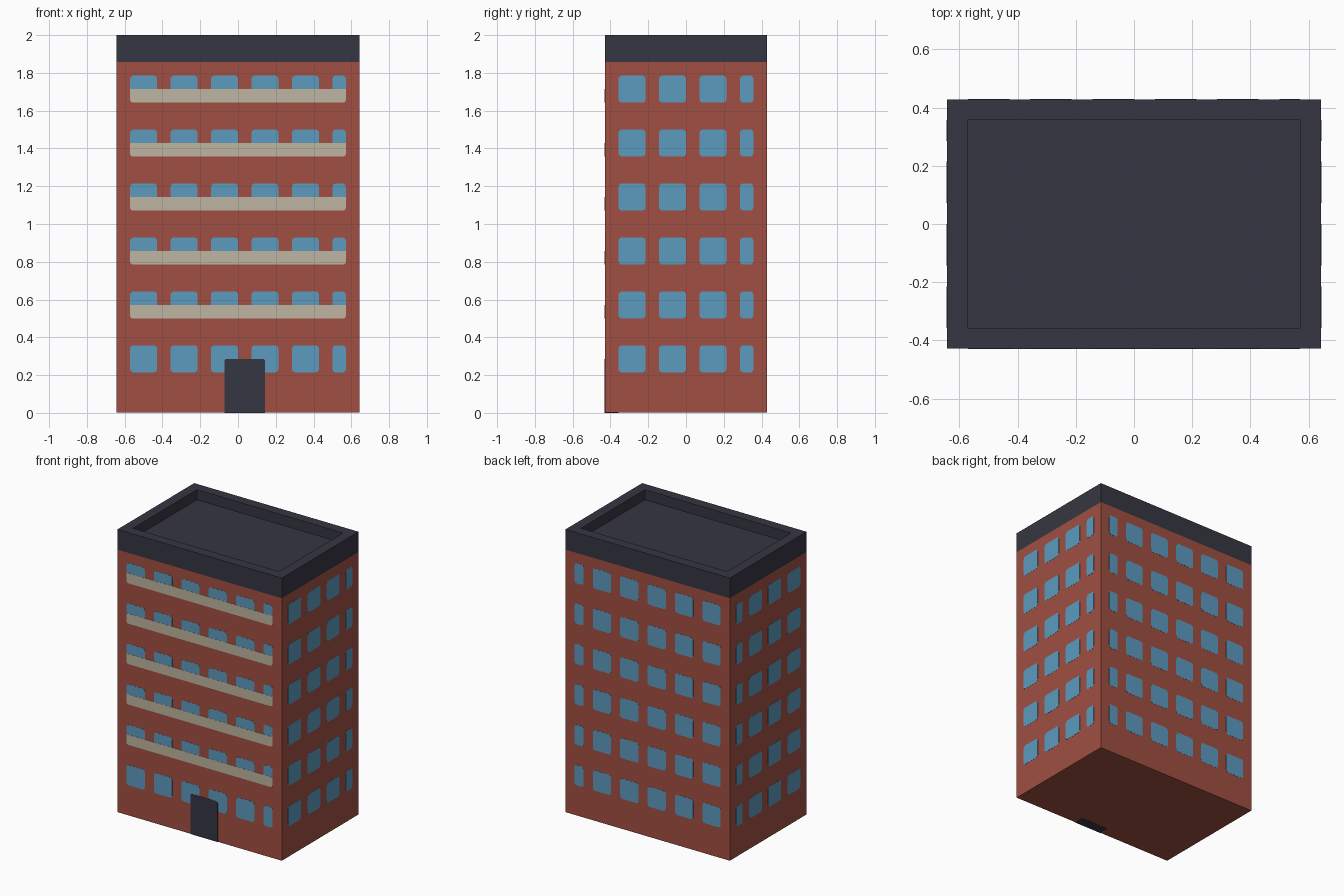
import bpy, bmesh, math

cube = bpy.data.objects.get("Cube")
if cube:
    bpy.data.objects.remove(cube, do_unlink=True)

U = 2 / 28                      # building module
HX, HY = 9 * U, 6 * U           # half width and half depth
FLOORS = 6


def material(name, rgb):
    lin = [((c / 255 + 0.055) / 1.055) ** 2.4 for c in rgb] + [1]
    m = bpy.data.materials.new(name)
    m.use_nodes = True
    m.diffuse_color = lin
    bsdf = next(n for n in m.node_tree.nodes if n.type == 'BSDF_PRINCIPLED')
    bsdf.inputs["Base Color"].default_value = lin
    bsdf.inputs["Roughness"].default_value = 0.9
    return m


BRICK = material("brick red", (160, 79, 66))
GLASS = material("window blue", (92, 155, 191))
CREAM = material("balcony cream", (191, 181, 161))
SLATE = material("slate dark", (54, 54, 66))


def finish(name, bm, mat):
    bmesh.ops.recalc_face_normals(bm, faces=bm.faces)
    me = bpy.data.meshes.new(name)
    bm.to_mesh(me)
    bm.free()
    me.materials.append(mat)
    ob = bpy.data.objects.new(name, me)
    bpy.context.collection.objects.link(ob)
    return ob


def box(bm, lo, hi):
    verts = bmesh.ops.create_cube(bm, size=1)["verts"]
    for v in verts:
        for i in range(3):
            v.co[i] = hi[i] if v.co[i] > 0 else lo[i]
    return verts


def outline(u0, u1, z0, z1, r_low, r_top):
    """Rectangle with softened lower and upper corners."""
    pts = []
    for cu, cz, su, sz, r, start in (
            (u1, z1, -1, -1, r_top, 0), (u0, z1, 1, -1, r_top, 90),
            (u0, z0, 1, 1, r_low, 180), (u1, z0, -1, 1, r_low, 270)):
        if r == 0:
            pts.append((cu, cz))
            continue
        for k in range(3):
            a = math.radians(start + 45 * k)
            pts.append((cu + su * r + r * math.cos(a),
                        cz + sz * r + r * math.sin(a)))
    return pts


def plate(bm, pts, axis, sign, out, back=0.003):
    """Thin solid plate set into a wall that faces sign * axis."""
    wall = (HX, HY)[axis]

    def at(u, z, off):
        d = sign * (wall + off)
        return (d, u, z) if axis == 0 else (u, d, z)

    outer = [bm.verts.new(at(u, z, out)) for u, z in pts]
    inner = [bm.verts.new(at(u, z, -back)) for u, z in pts]
    bm.faces.new(outer)
    bm.faces.new(inner[::-1])
    for i in range(len(pts)):
        j = (i + 1) % len(pts)
        bm.faces.new((outer[i], inner[i], inner[j], outer[j]))


# Brick body
bm = bmesh.new()
box(bm, (-HX, -HY, 0.001), (HX, HY, 26 * U))
finish("brick_body", bm, BRICK)

# Roof slab with sunken deck and parapet
bm = bmesh.new()
box(bm, (-HX, -HY, 26 * U), (HX, HY, 2))
bm.normal_update()
top = max(bm.faces, key=lambda f: f.calc_center_median().z)
bmesh.ops.inset_region(bm, faces=[top], thickness=U, use_even_offset=True)
deck = bmesh.ops.extrude_face_region(bm, geom=[top])
for v in deck["geom"]:
    if isinstance(v, bmesh.types.BMVert):
        v.co.z -= U
if top.is_valid:
    bmesh.ops.delete(bm, geom=[top], context='FACES_ONLY')
finish("roof_parapet", bm, SLATE)

# Windows: two modules wide, one module apart, last column cut short
for name, axis, sign in (("front", 1, -1), ("back", 1, 1),
                         ("left", 0, 1), ("right", 0, -1)):
    half = 9 if axis else 6
    bm = bmesh.new()
    for floor in range(FLOORS):
        z = (3 + 4 * floor) * U
        for c in range(1 - half, half - 1, 3):
            end = min(c + 2, half - 1)
            plate(bm, outline(c * U, end * U, z, z + 2 * U, 0.016, 0.016),
                  axis, sign, 0.001)
    finish(name + "_windows", bm, GLASS)

# Balcony bands over the lower half of the upper front windows
bm = bmesh.new()
for floor in range(1, FLOORS):
    z = (3 + 4 * floor) * U
    plate(bm, outline(-8 * U, 8 * U, z, z + U, 0.014, 0), 1, -1, 0.002)
finish("balcony_bands", bm, CREAM)

# Entrance door, one module deep
bm = bmesh.new()
plate(bm, outline(-U, 2 * U, 0, 4 * U, 0, 0.01), 1, -1, 0.002, back=U)
finish("entrance_door", bm, SLATE)
